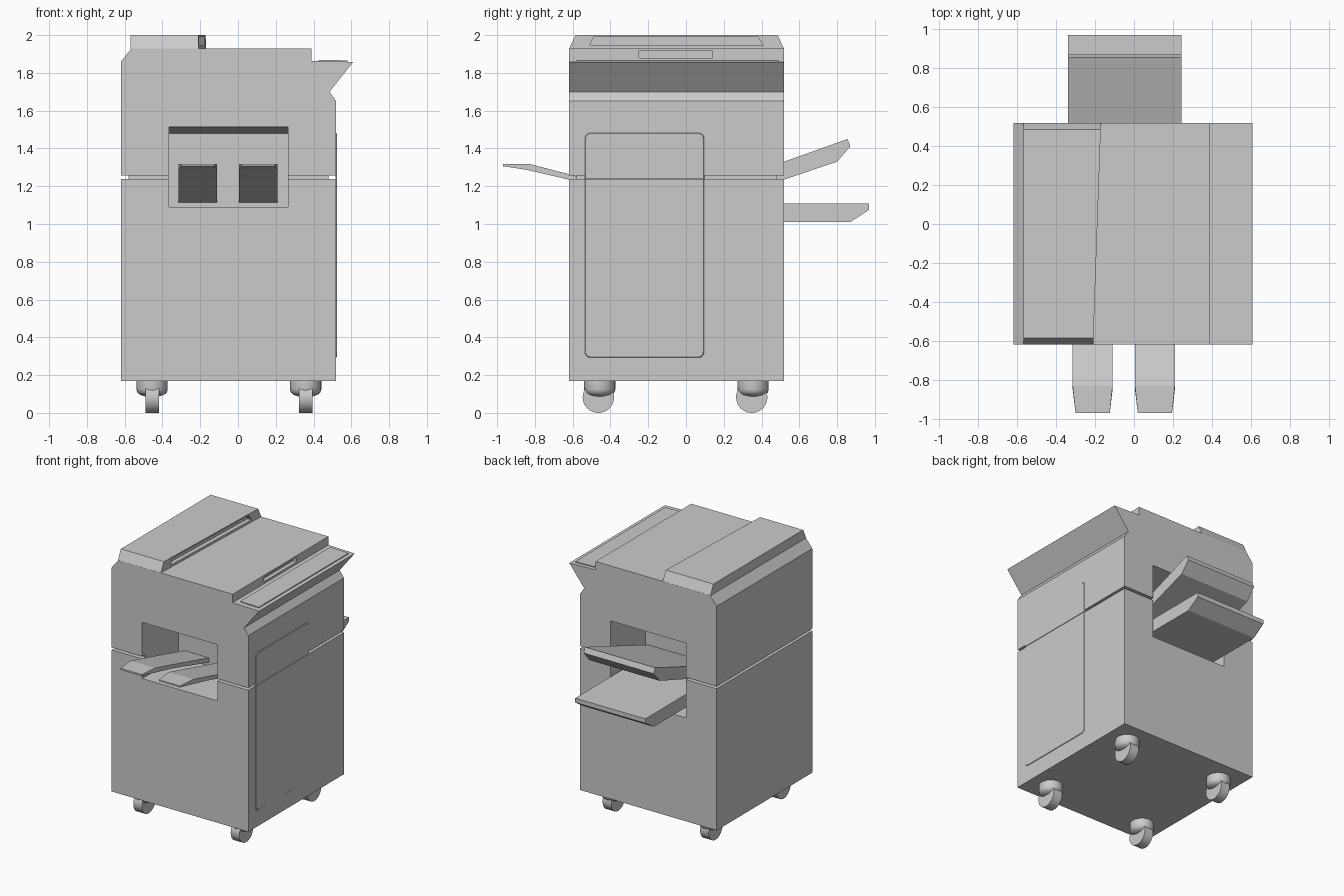
import bpy, bmesh, math

if "Cube" in bpy.data.objects:
    bpy.data.objects.remove(bpy.data.objects["Cube"])


def finish(name, bm, smooth=False):
    bmesh.ops.recalc_face_normals(bm, faces=bm.faces)
    me = bpy.data.meshes.new(name)
    bm.to_mesh(me)
    bm.free()
    if smooth:
        for p in me.polygons:
            p.use_smooth = True
        me.set_sharp_from_angle(angle=math.radians(35))
    ob = bpy.data.objects.new(name, me)
    bpy.context.collection.objects.link(ob)
    return ob


def prism(name, axis, pts, a, b, smooth=False):
    """Extrude a closed 2D profile along an axis from a to b."""
    place = {'x': lambda u, v, t: (t, u, v),
             'y': lambda u, v, t: (u, t, v),
             'z': lambda u, v, t: (u, v, t)}[axis]
    bm = bmesh.new()
    lo = [bm.verts.new(place(u, v, a)) for u, v in pts]
    hi = [bm.verts.new(place(u, v, b)) for u, v in pts]
    bm.faces.new(lo)
    bm.faces.new(hi)
    for i in range(len(pts)):
        j = (i + 1) % len(pts)
        bm.faces.new((lo[i], lo[j], hi[j], hi[i]))
    return finish(name, bm, smooth)


def box(name, x0, x1, y0, y1, z0, z1):
    return prism(name, 'z', [(x0, y0), (x1, y0), (x1, y1), (x0, y1)], z0, z1)


def cut(ob, cutters):
    for c in cutters:
        m = ob.modifiers.new("cut", 'BOOLEAN')
        m.operation, m.solver, m.object = 'DIFFERENCE', 'EXACT', c
    bpy.context.view_layer.update()
    dg = bpy.context.evaluated_depsgraph_get()
    me = bpy.data.meshes.new_from_object(ob.evaluated_get(dg))
    ob.modifiers.clear()
    ob.data = me


# Cutters: front and rear paper pockets, slot under the control panel step
front_pocket = prism("front_pocket_cutter", 'x',
                     [(-0.70, 1.09), (-0.19, 1.09), (-0.19, 1.48), (-0.62, 1.513), (-0.70, 1.519)],
                     -0.365, 0.265)
rear_pocket = prism("rear_pocket_cutter", 'x',
                    [(0.60, 0.95), (0.105, 0.95), (0.105, 1.48), (0.52, 1.513), (0.60, 1.519)],
                    -0.365, 0.265)
step_slot = box("step_slot_cutter", 0.36, 0.42, -0.25, 0.14, 1.88, 1.915)

# Cabinet: lower body, recessed seam, upper body with the overhanging panel
lower = box("lower_cabinet", -0.62, 0.52, -0.62, 0.52, 0.17, 1.238)
seam = box("seam_core", -0.58, 0.48, -0.58, 0.48, 1.238, 1.256)
upper = prism("upper_cabinet", 'y',
              [(-0.62, 1.256), (0.52, 1.256), (0.52, 1.65), (0.485, 1.70), (0.61, 1.858),
               (0.39, 1.864), (0.39, 1.928), (-0.565, 1.928), (-0.62, 1.86)], -0.62, 0.52)
cut(lower, [front_pocket, rear_pocket])
cut(seam, [front_pocket, rear_pocket])
cut(upper, [front_pocket, rear_pocket, step_slot])

# Control panel plate
prism("control_panel", 'y', [(0.425, 1.86), (0.58, 1.855), (0.58, 1.866), (0.425, 1.869)], -0.58, 0.49)

# Document feeder lid with sloped ends, angled right side and a side slot
feeder = prism("document_feeder", 'x', [(-0.62, 1.926), (0.52, 1.926), (0.485, 2.0), (-0.585, 2.0)],
               -0.568, -0.188)
slot = prism("feeder_slot_cutter", 'x', [(-0.51, 1.945), (0.41, 1.945), (0.38, 1.99), (-0.49, 1.99)],
             -0.22, -0.15)
for ob in (feeder, slot):
    for v in ob.data.vertices:
        if v.co.x > -0.4:
            v.co.x += 0.035 * v.co.y
cut(feeder, [slot])

for c in (front_pocket, rear_pocket, step_slot, slot):
    bpy.data.objects.remove(c)


# Side door in two halves, split at the seam, rounded outer corners
def door(name, z_split, z_end):
    y0, y1, r = -0.54, 0.10, 0.03
    s = 1 if z_end > z_split else -1
    pts = [(y0, z_split), (y1, z_split)]
    for cy, start in ((y1 - r, 0), (y0 + r, 90)):
        for k in range(6):
            t = math.radians(start + 18 * k)
            pts.append((cy + r * math.cos(t), z_end - s * r + s * r * math.sin(t)))
    ob = prism(name, 'x', pts, 0.515, 0.524)
    cy, cz = (y0 + y1) / 2, 0.89
    for v in ob.data.vertices:  # slim bevelled rim
        if v.co.x > 0.52:
            v.co.y = cy + (v.co.y - cy) * 0.975
            if abs(v.co.z - z_split) > 0.01:
                v.co.z = cz + (v.co.z - cz) * 0.987


door("lower_door", 1.238, 0.288)
door("upper_door", 1.242, 1.487)

# Twin front output trays, tapered at the tip
for side, x0 in (("left", -0.315), ("right", 0.005)):
    x1 = x0 + 0.205
    tray = prism("front_tray_" + side, 'x',
                 [(-0.19, 1.115), (-0.62, 1.235), (-0.85, 1.288), (-0.97, 1.306),
                  (-0.97, 1.318), (-0.83, 1.318), (-0.62, 1.264), (-0.19, 1.15)], x0, x1)
    mid = (x0 + x1) / 2
    for v in tray.data.vertices:
        if v.co.y < -0.9:
            v.co.x = mid + (v.co.x - mid) * 0.86

# Rear trays
prism("rear_upper_tray", 'x',
      [(0.105, 1.095), (0.80, 1.33), (0.87, 1.41), (0.855, 1.45), (0.52, 1.33), (0.105, 1.18)],
      -0.34, 0.245)
prism("rear_lower_tray", 'x',
      [(0.105, 1.01), (0.87, 1.01), (0.97, 1.075), (0.97, 1.108), (0.105, 1.108)], -0.34, 0.245)


# Casters: rounded housing plus disc wheel
def caster(name, x, y):
    n = 24
    bm = bmesh.new()
    prof = [(0.083, 0.172), (0.083, 0.125), (0.078, 0.108), (0.064, 0.096), (0.04, 0.088)]
    rings = [[bm.verts.new((x + r * math.cos(2 * math.pi * i / n),
                            y + r * math.sin(2 * math.pi * i / n), z)) for i in range(n)]
             for r, z in prof]
    for p, q in zip(rings, rings[1:]):
        for i in range(n):
            j = (i + 1) % n
            bm.faces.new((p[i], p[j], q[j], q[i]))
    bm.faces.new(rings[0])
    bm.faces.new(rings[-1])
    finish(name + "_housing", bm, True)
    circle = [(y - 0.007 + 0.083 * math.cos(2 * math.pi * i / 32),
               0.083 + 0.083 * math.sin(2 * math.pi * i / 32)) for i in range(32)]
    prism(name + "_wheel", 'x', circle, x - 0.036, x + 0.036, True)


for xs, x in (("left", -0.455), ("right", 0.358)):
    for ys, y in (("front", -0.457), ("back", 0.355)):
        caster("caster_" + ys + "_" + xs, x, y)
